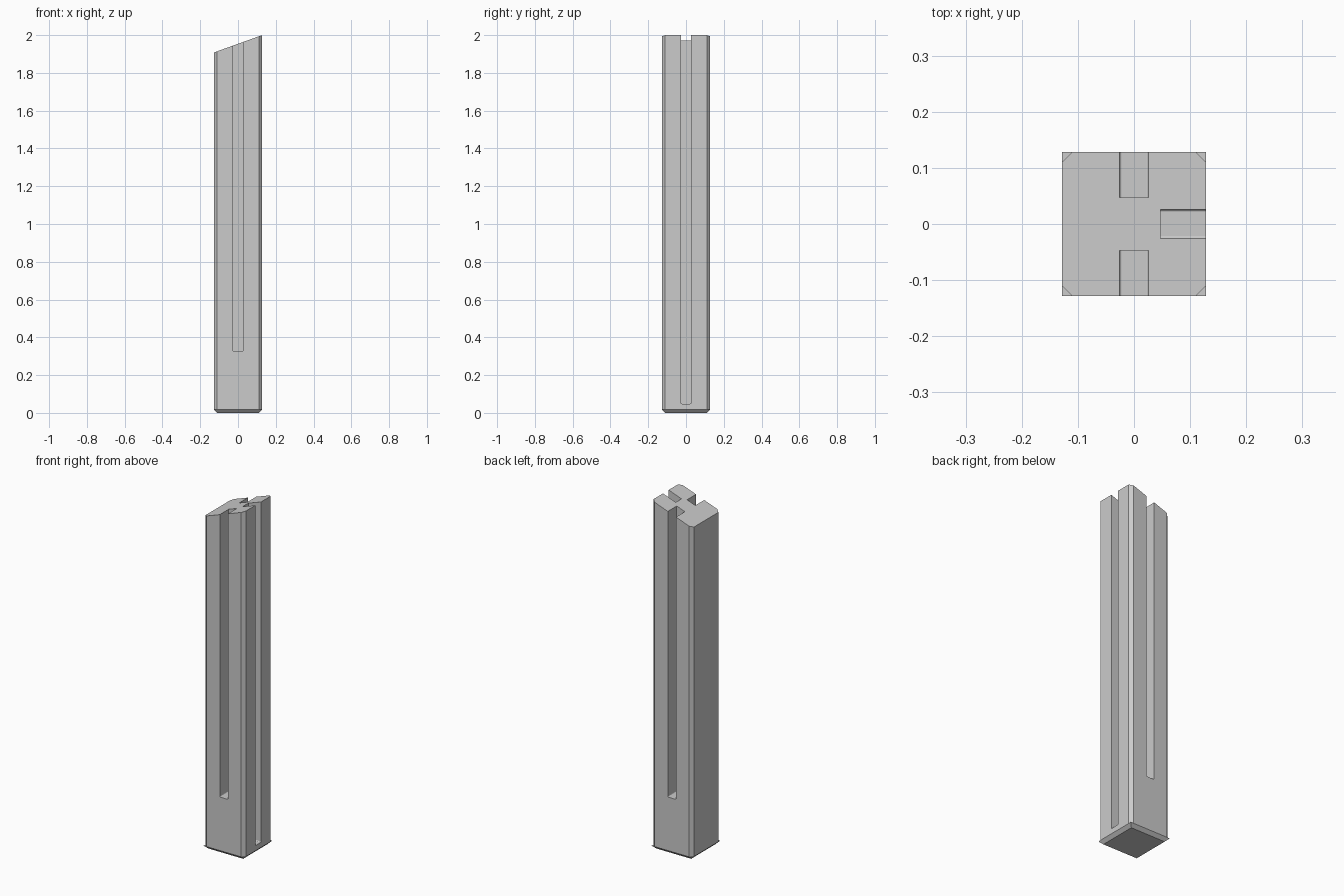
import bpy, bmesh, math
from mathutils import Matrix

if "Cube" in bpy.data.objects:
    bpy.data.objects.remove(bpy.data.objects["Cube"])

HALF = 0.128          # half width of the post
CH = 0.018            # edge chamfer
FLOOR = 0.047         # distance of slot floors from the centre
SLOT = 0.026          # half width of a slot
LOW, HIGH = 1.908, 2.0

grey = bpy.data.materials.new("plain grey")
grey.diffuse_color = (0.6, 0.6, 0.6, 1)
grey.use_nodes = True
grey.node_tree.nodes["Principled BSDF"].inputs["Base Color"].default_value = grey.diffuse_color


def add_object(name, bm):
    bmesh.ops.recalc_face_normals(bm, faces=bm.faces)
    mesh = bpy.data.meshes.new(name)
    bm.to_mesh(mesh)
    bm.free()
    mesh.materials.append(grey)
    ob = bpy.data.objects.new(name, mesh)
    bpy.context.collection.objects.link(ob)
    return ob


def loft(name, lower, upper):
    """Closed solid between two matching rings of points."""
    bm = bmesh.new()
    a = [bm.verts.new(p) for p in lower]
    b = [bm.verts.new(p) for p in upper]
    bm.faces.new(a)
    bm.faces.new(b)
    n = len(a)
    for i in range(n):
        j = (i + 1) % n
        bm.faces.new((a[i], a[j], b[j], b[i]))
    return add_object(name, bm)


def square(h, z):
    return [(-h, -h, z), (h, -h, z), (h, h, z), (-h, h, z)]


# Post: chamfered square section with a slanted top
c = HALF - CH
ring = [(-c, -HALF), (c, -HALF), (HALF, -c), (HALF, c),
        (c, HALF), (-c, HALF), (-HALF, c), (-HALF, -c)]


def top_z(x):
    return LOW + (HIGH - LOW) * (x + HALF) / (2 * HALF)


post = loft("post", [(x, y, CH) for x, y in ring],
            [(x, y, top_z(x)) for x, y in ring])

# Foot: square rim tapering inwards to the ground
loft("foot", square(HALF - CH, 0), square(HALF, CH))


# Slots: open at the top, slightly rounded at the lower corners
def cut_slot(angle, bottom):
    r = 0.005
    outline = [(SLOT, 2.2), (-SLOT, 2.2)]
    for cx, start in ((-SLOT + r, 180), (SLOT - r, 270)):
        for step in range(4):
            t = math.radians(start + step * 30)
            outline.append((cx + r * math.cos(t), bottom + r + r * math.sin(t)))
    cutter = loft("slot_cutter", [(x, -FLOOR, z) for x, z in outline],
                  [(x, -0.3, z) for x, z in outline])
    cutter.data.transform(Matrix.Rotation(math.radians(angle), 4, 'Z'))
    cutter.hide_render = True
    mod = post.modifiers.new("slot", 'BOOLEAN')
    mod.operation = 'DIFFERENCE'
    mod.solver = 'EXACT'
    mod.object = cutter
    bpy.context.view_layer.objects.active = post
    bpy.ops.object.modifier_apply(modifier=mod.name)
    bpy.data.objects.remove(cutter)


cut_slot(0, 0.325)     # front
cut_slot(180, 0.325)   # back
cut_slot(90, 0.048)    # right side, longer
